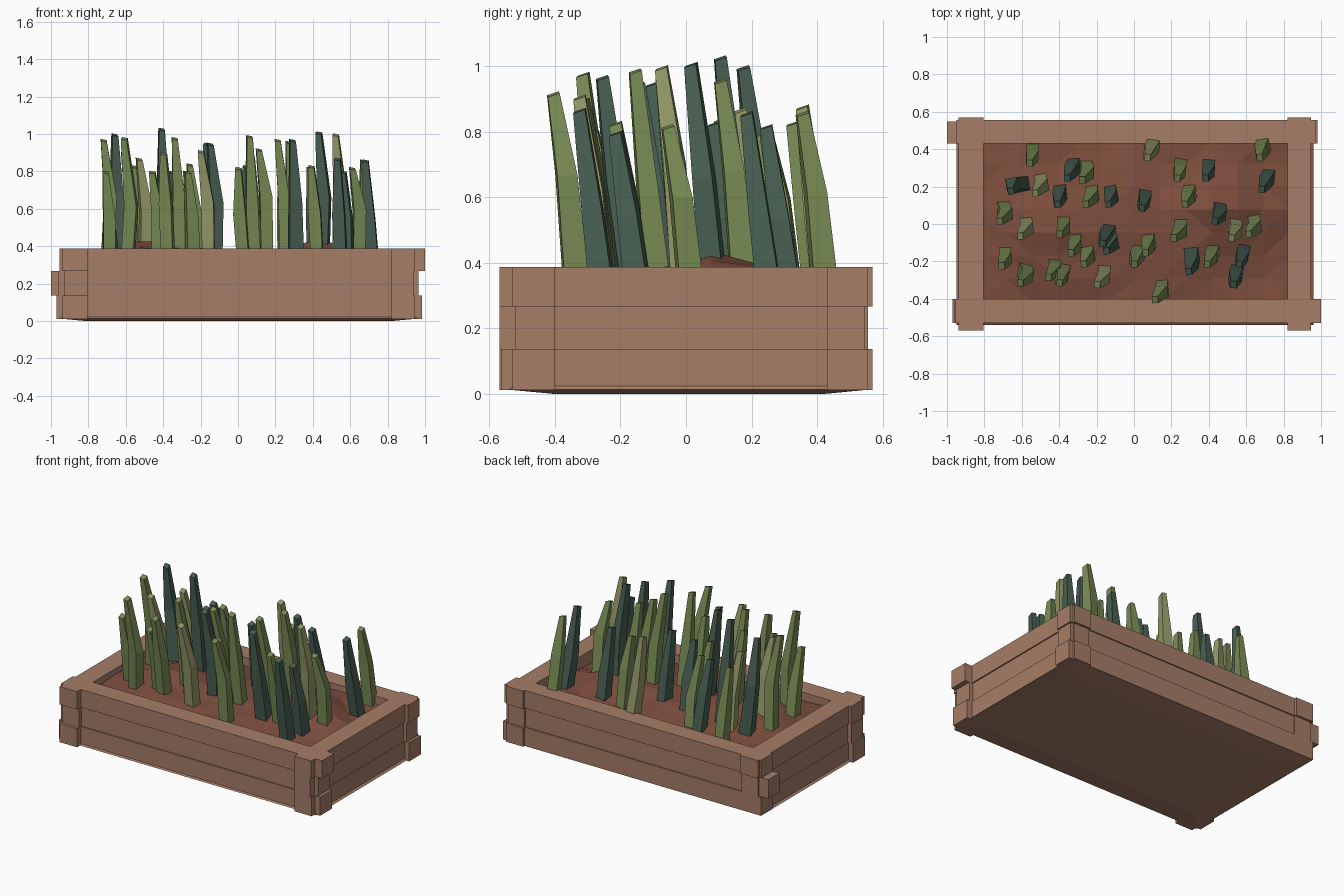
import bpy, bmesh, math, random
from mathutils import Vector, noise

if "Cube" in bpy.data.objects:
    bpy.data.objects.remove(bpy.data.objects["Cube"])

random.seed(4)


def material(name, rgb):
    m = bpy.data.materials.new(name)
    m.diffuse_color = (*rgb, 1)
    m.use_nodes = True
    m.node_tree.nodes["Principled BSDF"].inputs["Base Color"].default_value = m.diffuse_color
    return m


WOOD = material("wood", (0.38, 0.205, 0.136))
SOIL = material("soil", (0.205, 0.076, 0.048))
GREEN = material("green_leaf", (0.19, 0.26, 0.09))
DARK = material("dark_leaf", (0.065, 0.114, 0.084))
LIGHT = material("light_leaf", (0.30, 0.32, 0.14))


def finish(bm, name, mat):
    bmesh.ops.recalc_face_normals(bm, faces=bm.faces)
    me = bpy.data.meshes.new(name)
    bm.to_mesh(me)
    bm.free()
    ob = bpy.data.objects.new(name, me)
    me.materials.append(mat)
    bpy.context.collection.objects.link(ob)
    return ob


def loft(bm, rings):
    """Skin a stack of equal-sized point rings and cap both ends."""
    vs = [[bm.verts.new(p) for p in r] for r in rings]
    n = len(vs[0])
    for a, b in zip(vs, vs[1:]):
        for i in range(n):
            j = (i + 1) % n
            bm.faces.new((a[i], a[j], b[j], b[i]))
    bm.faces.new(vs[0][::-1])
    bm.faces.new(vs[-1])


def rect(x0, x1, y0, y1, z):
    return [(x0, y0, z), (x1, y0, z), (x1, y1, z), (x0, y1, z)]


def plank(name, x0, x1, y0, y1, z0, z1):
    bm = bmesh.new()
    loft(bm, [rect(x0, x1, y0, y1, z0), rect(x0, x1, y0, y1, z1)])
    finish(bm, name, WOOD)


# Planter walls: three log-cabin courses with uneven plank ends
# z0, z1, front x ends, back x ends, left y ends, right y ends, face inset
courses = [
    ("bottom", 0.012, 0.138, (-0.97, 0.985), (-0.95, 0.98), (-0.57, 0.555), (-0.565, 0.57), 0.0),
    ("middle", 0.138, 0.267, (-0.96, 0.965), (-1.0, 0.96), (-0.55, 0.555), (-0.57, 0.555), 0.008),
    ("top", 0.267, 0.388, (-0.955, 1.0), (-0.95, 0.97), (-0.57, 0.57), (-0.57, 0.57), 0.0),
]
for nm, z0, z1, f, b, l, r, d in courses:
    plank(nm + "_front_plank", *f, -0.53 + d, -0.40, z0, z1)
    plank(nm + "_back_plank", *b, 0.43, 0.555 - d, z0, z1)
    plank(nm + "_left_plank", -0.937 + d, -0.805, *l, z0, z1)
    plank(nm + "_right_plank", 0.82, 0.947 - d, *r, z0, z1)

# Base board with a shallow tapered underside
bm = bmesh.new()
loft(bm, [rect(-0.81, 0.82, -0.40, 0.42, 0.0),
          rect(-0.95, 0.96, -0.54, 0.555, 0.013),
          rect(-0.93, 0.94, -0.52, 0.54, 0.03)])
finish(bm, "base_board", WOOD)


# Lumpy faceted soil
MOUNDS = [(-0.47, -0.05, 0.09, 0.16), (0.47, 0.08, 0.08, 0.14), (-0.02, 0.1, 0.05, 0.15),
          (0.2, -0.12, 0.04, 0.13), (0.72, -0.25, -0.05, 0.15)]


def soil_z(x, y):
    z = 0.335 + 0.03 * noise.noise(Vector((x * 5, y * 5, 2.3)))
    for mx, my, h, s in MOUNDS:
        z += h * math.exp(-((x - mx) ** 2 + (y - my) ** 2) / (2 * s * s))
    return z


bm = bmesh.new()
bmesh.ops.create_grid(bm, x_segments=12, y_segments=7, size=1)
for v in bm.verts:
    x, y = 0.005 + v.co.x * 0.825, 0.015 + v.co.y * 0.43
    v.co = (x, y, soil_z(x, y))
bmesh.ops.triangulate(bm, faces=bm.faces)
finish(bm, "soil", SOIL)

# Leaves: x, y of the middle and tip height, grouped by colour
leaves = {
    "green_leaf": (GREEN, [
        (-.54, .36, .83), (.69, .39, .86), (-.26, .27, .80), (.25, .28, .80), (-.24, .14, .84),
        (.29, .14, .96), (-.70, .05, .97), (-.38, -.02, .89), (.23, -.04, .97), (.63, -.02, .82),
        (-.32, -.12, .98), (.08, -.12, .99), (.02, -.18, .82), (-.25, -.18, .80), (-.69, -.19, .80),
        (.41, -.18, .83), (-.59, -.28, .98), (-.44, -.25, .80), (-.38, -.28, .90), (.13, -.37, .92)]),
    "dark_leaf": (DARK, [
        (-.64, .21, 1.0), (-.34, .28, .80), (.40, .28, .82), (.70, .22, .86), (-.39, .14, 1.03),
        (-.12, .14, .82), (.06, .12, .83), (.45, .05, 1.01), (-.15, -.07, .95), (-.13, -.11, .95),
        (.58, -.18, .80), (.31, -.22, .97), (.55, -.29, .87)]),
    "light_leaf": (LIGHT, [
        (.09, .39, .88), (-.51, .2, .87), (-.59, -.03, .90), (.54, -.04, 1.0), (-.18, -.29, .91)]),
}


def leaf(name, mat, x, y, h):
    bend = random.uniform(-0.012, 0.022)
    root = random.uniform(-0.005, 0.025)
    turn = random.uniform(-0.2, 0.2)
    zm = 0.3 + (h - 0.3) * random.uniform(0.42, 0.6)
    # ring centre, half width, half depth
    spec = [((x + root, y + 0.04, 0.27), 0.032, 0.038),
            ((x + bend, y + 0.005, zm), 0.033, 0.031),
            ((x - 0.018, y - 0.035, h), 0.016, 0.018)]
    if abs(x + .64) < .005:      # broad leaf leaning left
        spec[0] = ((x + 0.05, y, 0.27), 0.045, 0.04)
    if abs(x - .31) < .005:      # broad leaf leaning forward
        spec[0] = ((x, y + 0.07, 0.27), 0.04, 0.045)
    rings = []
    c, s = math.cos(turn), math.sin(turn)
    for k, (o, w, d) in enumerate(spec):
        ring = []
        for sx, sy in ((-1, -1), (1, -1), (1, 1), (-1, 1)):
            px, py = sx * w, sy * d
            tilt = 0.006 * (sy - 0.5 * sx) - 0.005 if k == 2 else 0
            ring.append((o[0] + px * c - py * s, o[1] + px * s + py * c, o[2] + tilt))
        rings.append(ring)
    bm = bmesh.new()
    loft(bm, rings)
    finish(bm, name, mat)


for nm, (mat, spots) in leaves.items():
    for i, (x, y, h) in enumerate(spots):
        leaf(f"{nm}_{i + 1}", mat, x, y, h)
